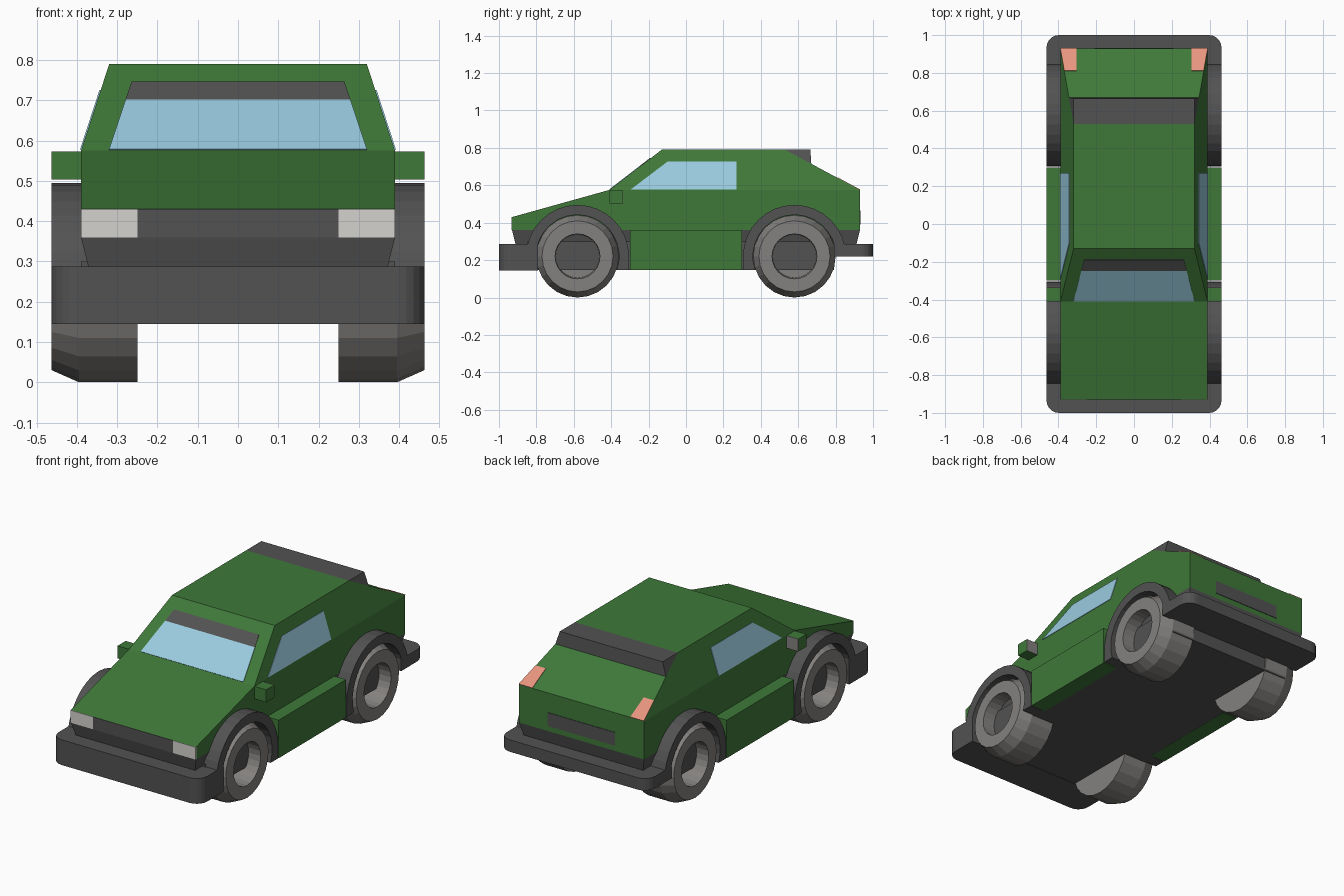
import bpy, bmesh
from math import sin, cos, pi, asin
from mathutils import Vector, Matrix

cube = bpy.data.objects.get("Cube")
if cube:
    bpy.data.objects.remove(cube, do_unlink=True)


def material(name, rgb):
    m = bpy.data.materials.new(name)
    m.use_nodes = True
    m.diffuse_color = (*rgb, 1)
    bsdf = m.node_tree.nodes["Principled BSDF"]
    bsdf.inputs["Base Color"].default_value = (*rgb, 1)
    bsdf.inputs["Roughness"].default_value = 0.8
    return m


GREEN = material("green paint", (0.05, 0.19, 0.041))
DARK = material("dark trim", (0.085, 0.085, 0.085))
GREY = material("wheel grey", (0.23, 0.22, 0.21))
GLASS = material("pale blue glass", (0.32, 0.60, 0.74))
LAMP = material("headlight white", (0.66, 0.65, 0.61))
TAIL = material("tail light coral", (0.80, 0.30, 0.21))

HALF = 0.39      # body half width
OUT = 0.463      # half width over flares and bumpers
BELT, ROOF = 0.575, 0.79
AXLE_Y, AXLE_Z, TYRE_R = 0.58, 0.22, 0.22
SIDES = (("left", 1), ("right", -1))


def finish(name, bm, *mats):
    bmesh.ops.recalc_face_normals(bm, faces=bm.faces)
    me = bpy.data.meshes.new(name)
    bm.to_mesh(me)
    bm.free()
    for m in mats:
        me.materials.append(m)
    ob = bpy.data.objects.new(name, me)
    bpy.context.collection.objects.link(ob)
    return ob


def prism(name, ring_a, ring_b, mat):
    """Solid between two matching rings of points."""
    bm = bmesh.new()
    a = [bm.verts.new(p) for p in ring_a]
    b = [bm.verts.new(p) for p in ring_b]
    bm.faces.new(a)
    bm.faces.new(b)
    for i in range(len(a)):
        j = (i + 1) % len(a)
        bm.faces.new((a[i], a[j], b[j], b[i]))
    return finish(name, bm, mat)


def across(name, outline, mat, half=lambda z: HALF):
    """Side outline (y, z) carried across the full width."""
    return prism(name, [(half(z), y, z) for y, z in outline],
                 [(-half(z), y, z) for y, z in outline], mat)


def plate(name, points, mat, t=0.003):
    """Thin panel lying on a sloped surface."""
    p = [Vector(q) for q in points]
    n = (p[1] - p[0]).cross(p[2] - p[0]).normalized() * t
    return prism(name, [q + n for q in p], [q - n for q in p], mat)


def box(name, lo, hi, mat, round_y=0):
    """Box; round_y = -1 or 1 rounds the upright corners on that end."""
    bm = bmesh.new()
    bmesh.ops.create_cube(bm, size=1)
    lo, hi = Vector(lo), Vector(hi)
    for v in bm.verts:
        v.co = Vector([lo[i] + (v.co[i] + 0.5) * (hi[i] - lo[i]) for i in range(3)])
    if round_y:
        mid = (lo.y + hi.y) / 2
        edges = [e for e in bm.edges
                 if abs(e.verts[0].co.z - e.verts[1].co.z) > 0.01
                 and all((v.co.y - mid) * round_y > 0 for v in e.verts)]
        bmesh.ops.bevel(bm, geom=edges, offset=0.065, segments=5,
                        profile=0.5, affect='EDGES')
    return finish(name, bm, mat)


def cabin_half(z):
    return HALF - 0.07 * (z - BELT) / (ROOF - BELT)


def screen_y(z):
    return -0.41 + 0.28 * (z - BELT) / (ROOF - BELT)


def tail_z(y):
    return ROOF - (ROOF - BELT) * (y - 0.53) / 0.4


# Body shell, cabin and roof spoiler
across("body", [(-0.93, 0.36), (-0.93, 0.43), (-0.41, BELT), (0.93, BELT), (0.93, 0.36)], GREEN)
across("cabin", [(-0.41, BELT), (-0.13, ROOF), (0.53, ROOF), (0.93, BELT)], GREEN, cabin_half)
across("spoiler", [(0.53, ROOF), (0.665, ROOF), (0.67, tail_z(0.67))], DARK, cabin_half)

# Tapered lower body and chassis
prism("lower_body",
      [(x * HALF, y * 0.93, 0.36) for x, y in ((1, 1), (-1, 1), (-1, -1), (1, -1))],
      [(x * 0.37, y * 0.91, 0.28) for x, y in ((1, 1), (-1, 1), (-1, -1), (1, -1))], DARK)
box("chassis", (-HALF, -0.85, 0.147), (HALF, 0.79, 0.30), DARK)

# Bumpers with rounded outer corners
box("front_bumper", (-OUT, -1, 0.145), (OUT, -0.79, 0.287), DARK, -1)
box("rear_bumper", (-OUT, 0.79, 0.22), (OUT, 1, 0.287), DARK, 1)

# Windscreen with sun strip
for name, z0, z1, w0, w1, mat in (("windscreen", 0.577, 0.70, 0.32, 0.279, GLASS),
                                  ("sun_strip", 0.70, 0.745, 0.279, 0.264, DARK)):
    plate(name, [(-w0, screen_y(z0), z0), (w0, screen_y(z0), z0),
                 (w1, screen_y(z1), z1), (-w1, screen_y(z1), z1)], mat)

# Grille and rear number panel
plate("grille", [(x, -0.93, z) for x, z in
                 ((-0.25, 0.36), (0.25, 0.36), (0.25, 0.43), (-0.25, 0.43))], DARK)
plate("rear_panel", [(x, 0.93, z) for x, z in
                     ((-0.21, 0.39), (0.21, 0.39), (0.21, 0.465), (-0.21, 0.465))], DARK)


def arch_outline(end):
    """Wheel arch outline (y, z); end is -1 at the front, 1 at the rear."""
    r_out, r_in, n = 0.275, 0.222, 16
    dip = asin((0.147 - AXLE_Z) / r_in)
    pts = [(-r_out, 0.147 - AXLE_Z)]
    pts += [(-r_out * cos(pi * i / n), r_out * sin(pi * i / n)) for i in range(n + 1)]
    inner = [dip + (pi - dip) * i / n for i in range(n, -1, -1)]
    pts += [(-r_in * cos(a), r_in * sin(a)) for a in inner]
    return [(end * (AXLE_Y + y), AXLE_Z + z) for y, z in pts]


def wheel(name, side, y):
    """Lathed wheel with chamfered tyre and deep hub recess."""
    profile = [(0.25, 0), (0.25, TYRE_R), (0.395, TYRE_R), (0.463, 0.19),
               (0.463, 0.12), (0.30, 0.115), (0.30, 0)]
    bm = bmesh.new()
    vs = [bm.verts.new((x, 0, r)) for x, r in profile]
    es = [bm.edges.new(pair) for pair in zip(vs, vs[1:])]
    bmesh.ops.spin(bm, geom=vs + es, cent=(0, 0, 0), axis=(1, 0, 0),
                   angle=2 * pi, steps=24)
    bmesh.ops.remove_doubles(bm, verts=bm.verts, dist=0.0005)
    bm.transform(Matrix.Translation((0, y, AXLE_Z)) @ Matrix.Diagonal((side, 1, 1, 1)))
    return finish(name, bm, GREY)


for label, s in SIDES:
    # Side window on the sloped cabin wall
    plate(label + "_side_window",
          [(s * cabin_half(z), y, z) for y, z in
           ((-0.295, 0.577), (0.27, 0.577), (0.27, 0.725), (-0.10, 0.725))], GLASS)

    # Door sill
    box(label + "_sill", (min(s * 0.37, s * OUT), -0.30, 0.146),
        (max(s * 0.37, s * OUT), 0.30, 0.36), GREEN)

    # Door mirror with grey reflector
    x0, x1 = sorted((s * 0.38, s * OUT))
    box(label + "_mirror", (x0, -0.41, 0.503), (x1, -0.34, 0.573), GREEN)
    plate(label + "_mirror_glass", [(x0, -0.34, 0.503), (x1, -0.34, 0.503),
                                    (x1, -0.34, 0.573), (x0, -0.34, 0.573)], GREY)

    # Head and tail lights
    plate(label + "_headlight", [(s * x, -0.93, z) for x, z in
                                 ((0.25, 0.36), (HALF, 0.36), (HALF, 0.43), (0.25, 0.43))], LAMP)
    plate(label + "_tail_light", [(s * x, y, tail_z(y)) for x, y in
                                  ((0.305, 0.81), (cabin_half(tail_z(0.81)), 0.81),
                                   (HALF, 0.93), (0.305, 0.93))], TAIL)

    # Wheels and flared arches
    for end_name, end in (("front", -1), ("rear", 1)):
        tag = f"{end_name}_{label}"
        outline = arch_outline(end)
        prism(tag + "_arch", [(s * 0.37, y, z) for y, z in outline],
              [(s * OUT, y, z) for y, z in outline], DARK)
        wheel(tag + "_wheel", s, end * AXLE_Y)
